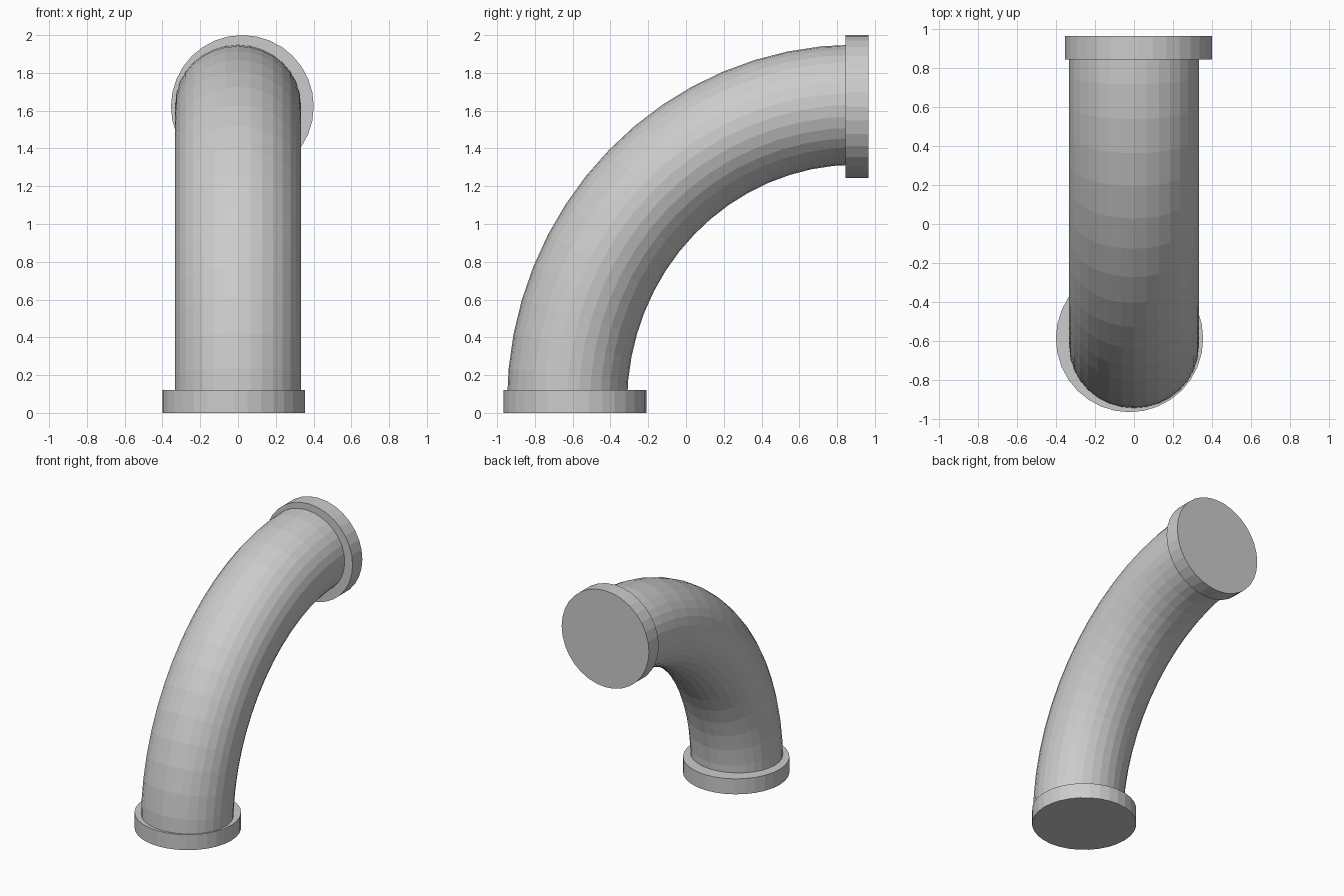
import bpy, bmesh
from math import sin, cos, pi
from mathutils import Matrix, Vector

SIDES = 32        # sides around the pipe and flanges
BENDS = 16        # segments along the elbow

cube = bpy.data.objects.get("Cube")
if cube:
    bpy.data.objects.remove(cube, do_unlink=True)

grey = bpy.data.materials.new("light_grey")
grey.use_nodes = True
grey.diffuse_color = (0.6, 0.6, 0.6, 1)
grey.node_tree.nodes["Principled BSDF"].inputs["Base Color"].default_value = (0.6, 0.6, 0.6, 1)


def finish(name, bm):
    bmesh.ops.recalc_face_normals(bm, faces=bm.faces)
    mesh = bpy.data.meshes.new(name)
    bm.to_mesh(mesh)
    bm.free()
    mesh.materials.append(grey)
    obj = bpy.data.objects.new(name, mesh)
    bpy.context.collection.objects.link(obj)
    return obj


def flange(name, centre, axis_turn):
    bm = bmesh.new()
    bmesh.ops.create_cone(bm, cap_ends=True, segments=SIDES, radius1=0.378, radius2=0.378,
                          depth=0.121,
                          matrix=Matrix.Translation(centre) @ Matrix.Rotation(axis_turn, 4, 'X'))
    return finish(name, bm)


# Curved pipe: a round section swept through a quarter turn
bm = bmesh.new()
rings = []
for i in range(BENDS + 1):
    bend = pi / 2 * i / BENDS
    ring = []
    for j in range(SIDES):
        a = 2 * pi * j / SIDES
        out = 0.318 * cos(a)
        ring.append(bm.verts.new((0.333 * sin(a),
                                  0.9 - (1.53 + out) * cos(bend),
                                  0.05 + (1.582 + out) * sin(bend))))
    rings.append(ring)
for low, high in zip(rings, rings[1:]):
    for j in range(SIDES):
        k = (j + 1) % SIDES
        bm.faces.new((low[j], low[k], high[k], high[j]))
bm.faces.new(rings[0])
bm.faces.new(rings[-1])
finish("elbow_pipe", bm)

# Flanges closing each end, slightly off the pipe's centre line
flange("base_flange", Vector((-0.023, -0.588, 0.0605)), 0)
flange("upper_flange", Vector((0.023, 0.905, 1.622)), pi / 2)
